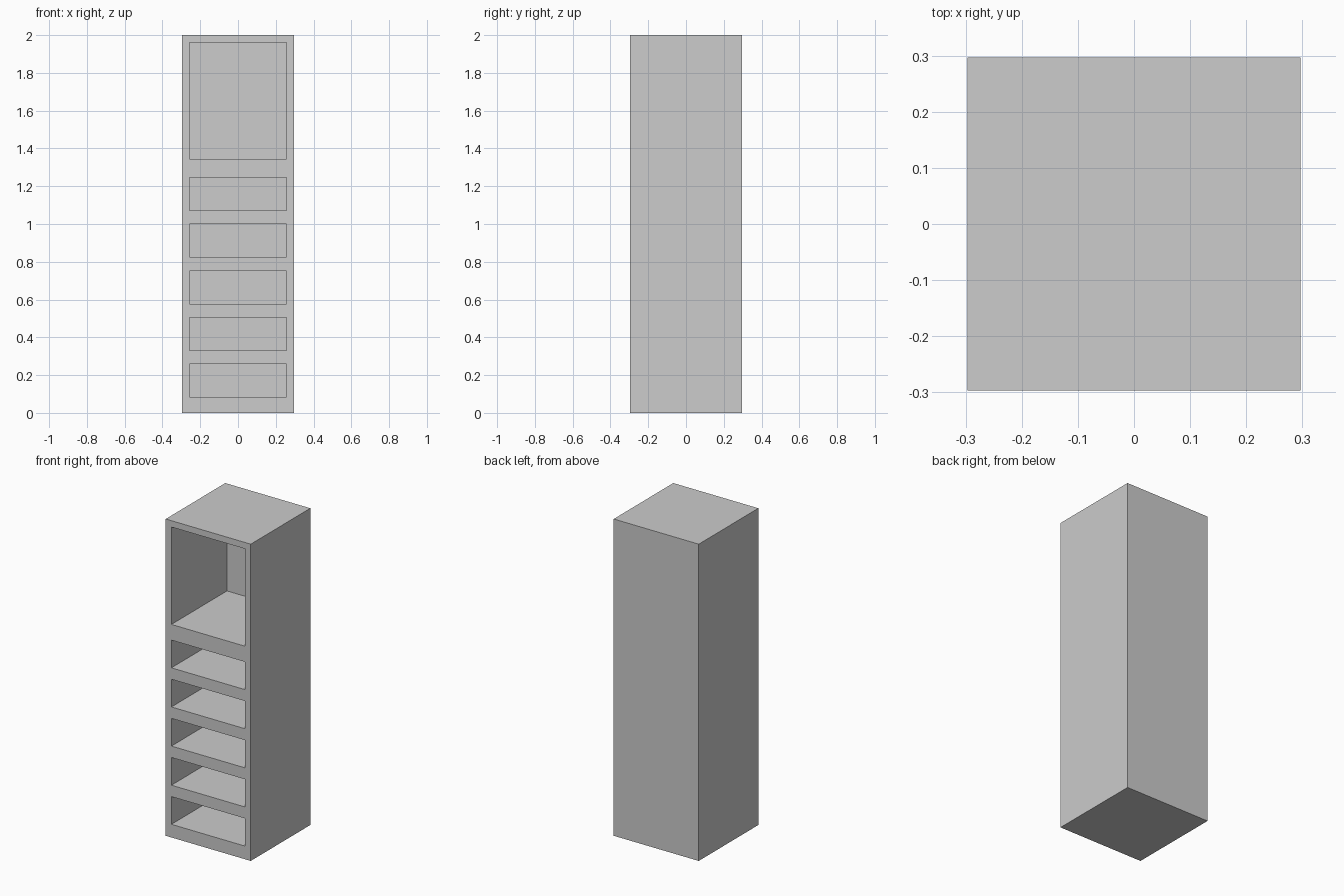
import bpy, bmesh
from mathutils import Matrix, Vector

if "Cube" in bpy.data.objects:
    bpy.data.objects.remove(bpy.data.objects["Cube"])

HALF, HEIGHT = 0.297, 2.0        # outer half width / depth, height
OPEN_X, BACK_Y = 0.257, 0.257    # inner half width, inner back wall

grey = bpy.data.materials.new("plain grey")
grey.diffuse_color = (0.604, 0.604, 0.604, 1)
grey.use_nodes = True
grey.node_tree.nodes["Principled BSDF"].inputs["Base Color"].default_value = grey.diffuse_color


def make_boxes(name, boxes):
    """One mesh object made of boxes given as (low corner, high corner)."""
    bm = bmesh.new()
    for lo, hi in boxes:
        lo, hi = Vector(lo), Vector(hi)
        m = Matrix.Translation((lo + hi) / 2) @ Matrix.Diagonal((*(hi - lo), 1))
        bmesh.ops.create_cube(bm, size=1, matrix=m)
    mesh = bpy.data.meshes.new(name)
    bm.to_mesh(mesh)
    bm.free()
    mesh.materials.append(grey)
    obj = bpy.data.objects.new(name, mesh)
    bpy.context.scene.collection.objects.link(obj)
    return obj


# Solid cabinet body
cabinet = make_boxes("cabinet", [((-HALF, -HALF, 0), (HALF, HALF, HEIGHT))])

# Five low compartments and one tall one at the top
openings = [(0.083 + 0.247 * i, 0.083 + 0.247 * i + 0.175) for i in range(5)]
openings.append((1.345, 1.96))
cutter = make_boxes("compartment_cutter", [
    ((-OPEN_X, -HALF - 0.1, z0), (OPEN_X, BACK_Y, z1)) for z0, z1 in openings])
cutter.hide_render = True

# Carve the compartments, bake the result and drop the cutter
cut = cabinet.modifiers.new("compartments", 'BOOLEAN')
cut.operation = 'DIFFERENCE'
cut.solver = 'EXACT'
cut.object = cutter
bpy.context.view_layer.update()
graph = bpy.context.evaluated_depsgraph_get()
carved = bpy.data.meshes.new_from_object(cabinet.evaluated_get(graph))
cabinet.modifiers.clear()
cabinet.data = carved
bpy.data.objects.remove(cutter)
